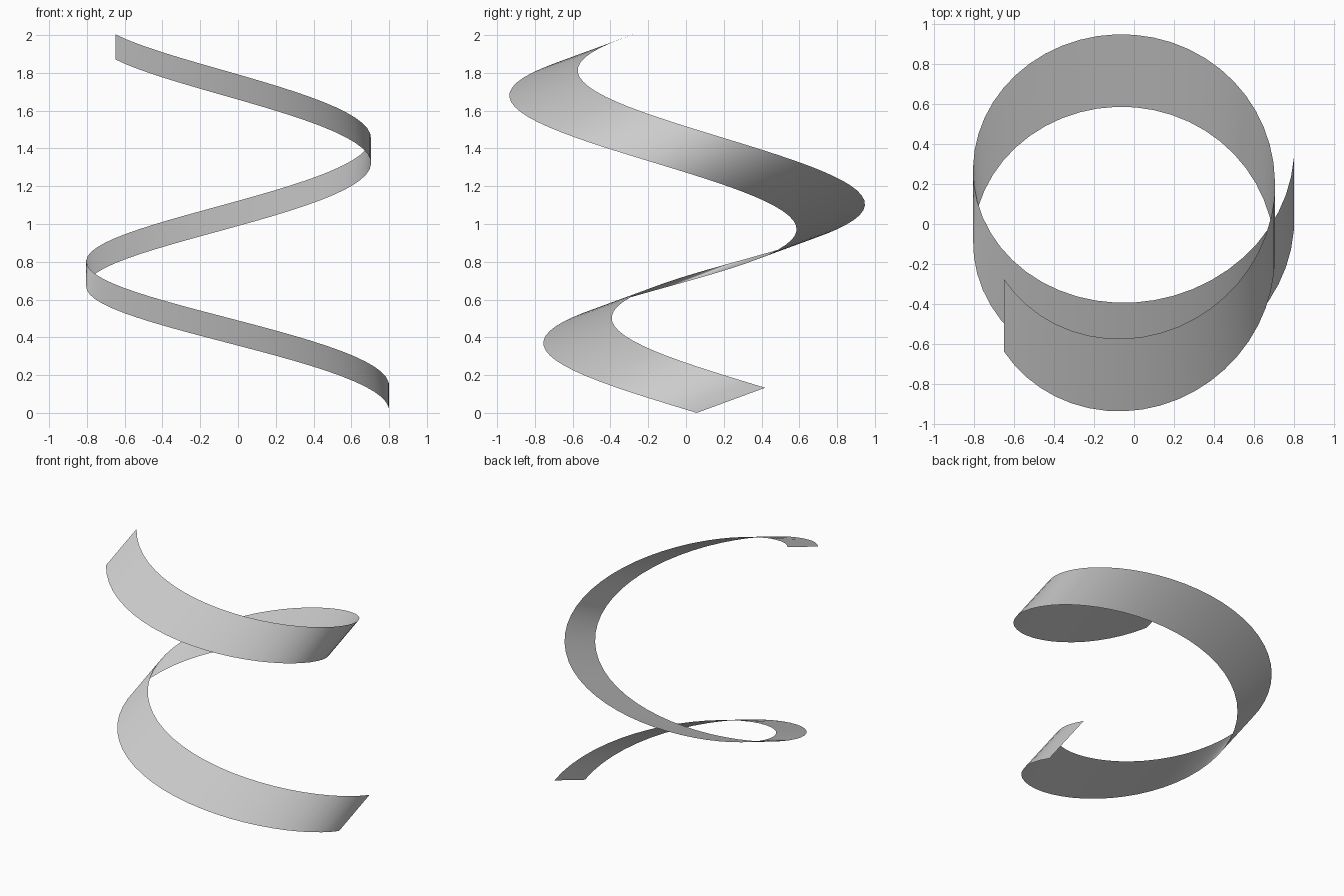
import bpy, bmesh
from math import radians, sin, cos
from mathutils import Vector

if "Cube" in bpy.data.objects:
    bpy.data.objects.remove(bpy.data.objects["Cube"])

SEGMENTS = 72
START, END = -4, 507              # degrees of sweep
SLANT = Vector((0, 0.362, 0.133))  # constant width direction of the ribbon


def path_point(deg):
    """Leaning spiral path of the ribbon's lower edge."""
    a, turn = radians(deg), deg / 360
    x = -0.013 - 0.026 * turn + (0.813 - 0.07 * turn) * cos(a)
    y = 0.005 - 0.18 * turn - 0.715 * sin(a)
    z = 0.0155 + 0.00364 * deg + 0.018 * sin(a)
    return Vector((x, y, z))


# Spiral ribbon: lower edge path swept along the slant direction
bm = bmesh.new()
points = [path_point(START + (END - START) * i / SEGMENTS) for i in range(SEGMENTS + 1)]
verts = [bm.verts.new(p) for p in points]
edges = [bm.edges.new(pair) for pair in zip(verts, verts[1:])]
swept = bmesh.ops.extrude_edge_only(bm, edges=edges)["geom"]
bmesh.ops.translate(bm, vec=SLANT, verts=[g for g in swept if isinstance(g, bmesh.types.BMVert)])
bmesh.ops.recalc_face_normals(bm, faces=bm.faces[:])

# Rest exactly on the floor
low = min(v.co.z for v in bm.verts)
bmesh.ops.translate(bm, vec=(0, 0, -low), verts=bm.verts[:])

mesh = bpy.data.meshes.new("spiral_ribbon")
bm.to_mesh(mesh)
bm.free()
ribbon = bpy.data.objects.new("spiral_ribbon", mesh)
bpy.context.collection.objects.link(ribbon)
for poly in mesh.polygons:
    poly.use_smooth = True
